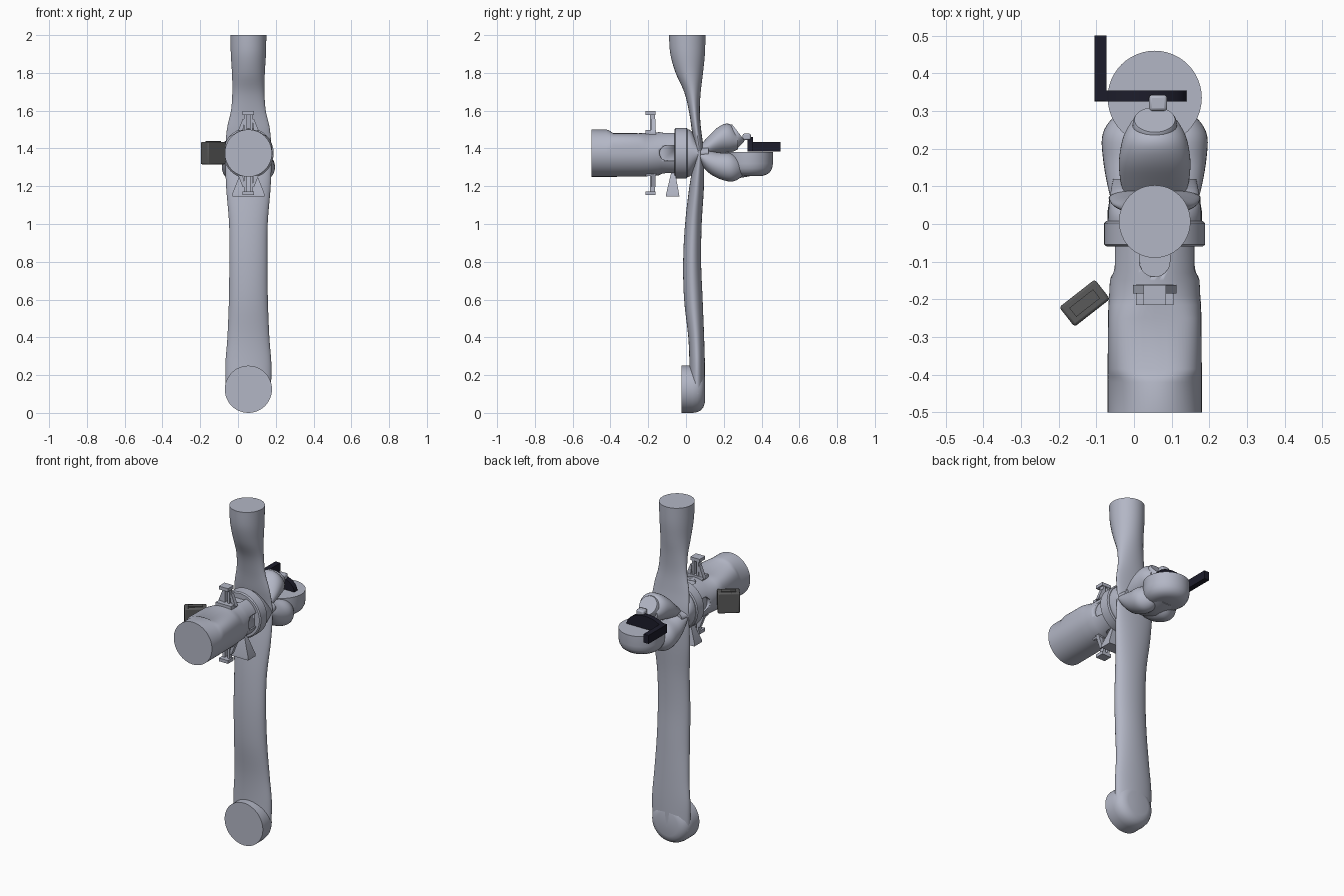
import bpy, bmesh, math
from mathutils import Vector, Matrix

if "Cube" in bpy.data.objects:
    bpy.data.objects.remove(bpy.data.objects["Cube"])

CX, CZ = 0.055, 1.375   # shared axis of the horizontal body


def material(name, colour):
    m = bpy.data.materials.new(name)
    m.use_nodes = True
    m.diffuse_color = (*colour, 1)
    m.node_tree.nodes["Principled BSDF"].inputs["Base Color"].default_value = (*colour, 1)
    return m


LILAC = material("pale lilac grey", (0.45, 0.47, 0.56))
GREY = material("dark grey", (0.1, 0.1, 0.1))
BLACK = material("blue black", (0.012, 0.012, 0.024))


def finish(name, bm, mat, angle=35, bevel=0):
    bmesh.ops.recalc_face_normals(bm, faces=bm.faces)
    me = bpy.data.meshes.new(name)
    bm.to_mesh(me)
    bm.free()
    me.materials.append(mat)
    me.shade_smooth()
    me.set_sharp_from_angle(angle=math.radians(angle))
    ob = bpy.data.objects.new(name, me)
    bpy.context.collection.objects.link(ob)
    if bevel:
        mod = ob.modifiers.new("bevel", 'BEVEL')
        mod.width, mod.segments = bevel, 2
    return ob


def spline(rows, steps):
    """Catmull-Rom through rows of numbers."""
    out = []
    for i in range(len(rows) - 1):
        a, b, c, d = (rows[max(0, min(len(rows) - 1, i + k))] for k in (-1, 0, 1, 2))
        for s in range(steps):
            t = s / steps
            out.append([q + t * ((r - p) / 2 + t * (p - 2.5 * q + 2 * r - s2 / 2
                        + t * (1.5 * (q - r) + (s2 - p) / 2)))
                        for p, q, r, s2 in zip(a, b, c, d)])
    return out + [list(rows[-1])]


def loft(name, rings, place, steps=1, sides=48, mat=LILAC):
    """rings: (position, offset u, offset v, radius u, radius v[, upper squareness])"""
    bm, loops = bmesh.new(), []
    for ring in spline(rings, steps) if steps > 1 else rings:
        t, u, v, ru, rv, *sq = ring
        loop = []
        for i in range(sides):
            a = 2 * math.pi * i / sides
            c, s = math.cos(a), math.sin(a)
            if sq and s > 0:
                e = 2 / sq[0]
                c, s = math.copysign(abs(c) ** e, c), s ** e * sq[1]
            loop.append(bm.verts.new(place(u + ru * c, v + rv * s, t)))
        loops.append(loop)
    for p, q in zip(loops, loops[1:]):
        for i in range(sides):
            j = (i + 1) % sides
            bm.faces.new((p[i], p[j], q[j], q[i]))
    bm.faces.new(loops[0])
    bm.faces.new(loops[-1])
    return finish(name, bm, mat)


def along_z(u, v, t):
    return Vector((u, v, t))


def along_y(u, v, t):
    return Vector((u, t, v))


def prism(name, points, place, lo, hi, mat=LILAC, bevel=0):
    bm = bmesh.new()
    face = bm.faces.new([bm.verts.new(place(u, v, lo)) for u, v in points])
    new = bmesh.ops.extrude_face_region(bm, geom=[face])["geom"]
    shift = place(0, 0, hi) - place(0, 0, lo)
    bmesh.ops.translate(bm, vec=shift, verts=[g for g in new if isinstance(g, bmesh.types.BMVert)])
    return finish(name, bm, mat, bevel=bevel)


def rect(u0, u1, v0, v1):
    return [(u0, v0), (u1, v0), (u1, v1), (u0, v1)]


# Upright: flattened tube, (height, half width, front y, back y)
upright = [(.1, .118, .015, .1), (.25, .122, .018, .1), (.4, .111, .012, .096),
           (.6, .103, -.01, .088), (.8, .101, -.015, .08), (1, .102, -.005, .083),
           (1.2, .118, .018, .095), (1.375, .122, .045, .095), (1.5, .114, .03, .08),
           (1.6, .092, .015, .073), (1.7, .085, -.01, .078), (1.8, .087, -.055, .09),
           (1.9, .093, -.083, .1), (2, .095, -.09, .103)]
loft("upright", [(z, CX, (f + b) / 2, w, (b - f) / 2) for z, w, f, b in upright], along_z, 5)

# Two hooked ends: a flat disc with a rounded back
HOOK = [(0, .125), (.06, .125), (.085, .121), (.105, .11), (.118, .093), (.125, .07)]
loft("lower_hook", [(d - .025, CX, .125, r, r) for d, r in HOOK], along_y)
loft("rear_hook", [(1.38 - d, CX, .335, r, r) for d, r in HOOK], along_z)

# Barrel: round ends with a squared, flattened upper middle
barrel = [(y, CX, CZ, r, r, sq, top) for y, r, sq, top in
          [(-.5, .125, 2, 1), (-.42, .125, 2, 1), (-.405, .125, 2.4, .95), (-.385, .125, 3.4, .85),
           (-.25, .124, 3.4, .85), (-.215, .123, 2.5, .87), (-.19, .121, 2, .9),
           (-.15, .119, 2, .93), (-.13, .113, 2, 1), (-.04, .113, 2, 1)]]
body = loft("barrel", barrel, along_y, sides=64)

# Round-ended slots around the rear of the barrel
stadium = [(-.04, -.03), (.04, -.03)] + [
    (.04 * math.cos(a), -.1 - .04 * math.sin(a)) for a in [math.pi * i / 12 for i in range(13)]]
for k in range(4):
    turn = Matrix.Rotation(k * math.pi / 2, 3, 'Y')
    cutter = prism("slot_cutter", stadium,
                   lambda u, v, t: turn @ Vector((u, v, t)) + Vector((CX, 0, CZ)), .096, .17)
    cutter.hide_render = True
    mod = body.modifiers.new("slot", 'BOOLEAN')
    mod.operation, mod.object, mod.solver = 'DIFFERENCE', cutter, 'EXACT'
    bpy.context.view_layer.objects.active = body
    bpy.ops.object.modifier_apply(modifier=mod.name)
    bpy.data.objects.remove(cutter)

# Collar ring and the neck that pinches into the upright
loft("collar", [(y, CX, CZ, r, r) for y, r in
                [(-.06, .127), (-.055, .134), (.002, .134), (.008, .128)]], along_y)
loft("neck", [(-.02, CX, CZ, .124, .124), (.018, CX, CZ, .124, .124), (.045, CX, CZ, .122, .095),
              (.08, CX, CZ, .118, .04), (.12, CX, CZ, .11, .05)], along_y, 3)

# Rear lobes: one raised in the middle, two low at the sides, and the link to the hook
loft("upper_lobe", [(.06, CX, 1.38, .075, .02), (.11, CX, 1.405, .09, .05),
                    (.16, CX, 1.435, .095, .07), (.205, CX, 1.452, .09, .078),
                    (.24, CX, 1.452, .08, .072), (.275, CX, 1.44, .06, .045)], along_y, 4)
for side, label in ((1, "left"), (-1, "right")):
    loft("lower_lobe_" + label,
         [(.06, CX + .055 * side, 1.37, .06, .02), (.11, CX + .06 * side, 1.335, .067, .055),
          (.17, CX + .066 * side, 1.31, .071, .068), (.23, CX + .068 * side, 1.3, .072, .075),
          (.27, CX + .062 * side, 1.295, .06, .062), (.305, CX + .05 * side, 1.295, .035, .035)],
         along_y, 4, 32)
loft("hook_link", [(.12, CX, 1.33, .07, .05), (.22, CX, 1.3, .1, .06),
                   (.335, CX, 1.31, .118, .058)], along_y, 3)

# Slanted cap on the raised lobe
tilt = Matrix.Rotation(-math.radians(52), 3, 'X')
loft("lobe_cap", [(t, 0, 0, r, r) for t, r in [(-.07, .064), (-.008, .058), (0, .054)]],
     lambda u, v, t: tilt @ Vector((u, v, t)) + Vector((CX, .277, 1.485)), sides=32)
prism("cap_clip", rect(.3, .343, 1.445, 1.478), lambda u, v, t: Vector((t, u, v)),
      .04, .088, bevel=.008)

# Upper and lower sights, mirrored across the barrel axis
for side, label in ((1, "upper"), (-1, "lower")):
    def flip(u, v, t):
        return Vector((CX + u, t, CZ + side * v))
    prism(label + "_sight_foot", rect(-.05, .05, .1, .122), flip, -.215, -.16)
    prism(label + "_sight_cap", rect(-.03, .03, .203, .222), flip, -.215, -.162)
    for m in (-1, 1):
        prism(label + "_sight_post", rect(.008 * m, .022 * m, .11, .215), flip, -.19, -.164)
        prism(label + "_sight_brace", [(.03 * m, .11), (.058 * m, .11), (.03 * m, .18),
                                       (.02 * m, .18)], flip, -.185, -.162)

# Flared fin under the barrel
bm = bmesh.new()
fin = [[bm.verts.new((CX + x * w, y, z)) for x, y in ((-1, a), (1, a), (1, b), (-1, b))]
       for z, w, a, b in ((1.145, .085, -.105, -.035), (1.16, .085, -.105, -.037),
                          (1.275, .04, -.078, -.058))]
for p, q in zip(fin, fin[1:]):
    for i in range(4):
        bm.faces.new((p[i], p[i - 1], q[i - 1], q[i]))
bm.faces.new(fin[0])
bm.faces.new(fin[-1])
finish("underside_fin", bm, LILAC)

# Angled side box
box = prism("side_box", rect(-.06, .06, -.033, .033), along_z, -.06, .06, GREY, .007)
box.location = (-.131, -.21, CZ)
box.rotation_euler.z = math.radians(38)
panel = prism("side_box_panel", rect(-.04, .04, -.015, .015), along_z, .06, .064, GREY)
panel.parent = box

# Dark rear bracket: curved crossplate and a straight arm
arc = [(.0175 + .1225 * math.cos(a), 1.385 + .075 * math.sin(a))
       for a in [math.pi * i / 20 for i in range(21)]]
prism("bracket_plate", arc, along_y, .325, .355, BLACK)
prism("bracket_arm", rect(-.105, -.073, .326, .5), along_z, 1.385, 1.435, BLACK)
